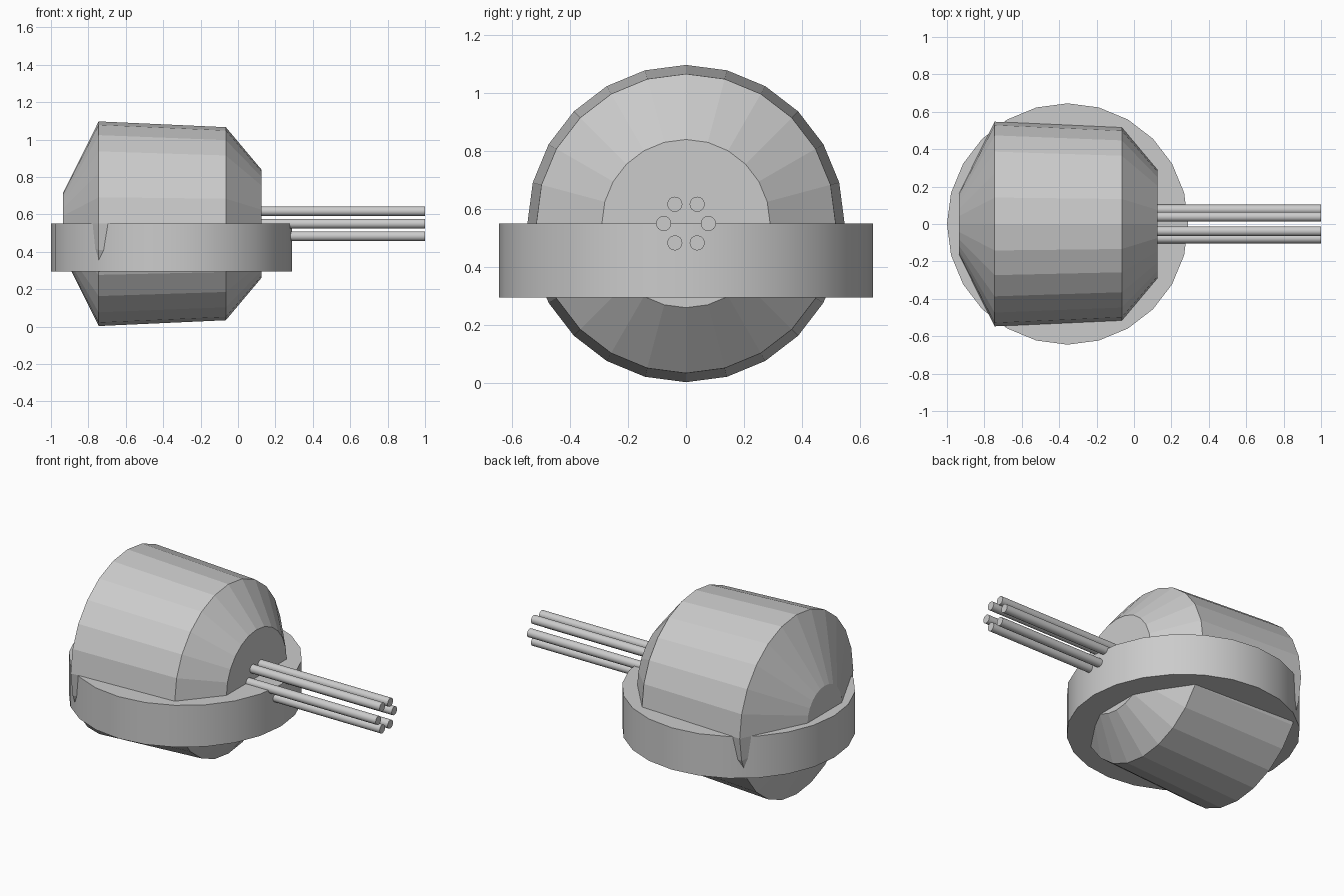
import bpy, bmesh
from math import sin, cos, pi, radians

if "Cube" in bpy.data.objects:
    bpy.data.objects.remove(bpy.data.objects["Cube"])

AXIS_Z = 0.55   # height of the horizontal barrel axis


def lathe_x(name, profile, sides, y=0.0, z=AXIS_Z):
    """Closed solid of revolution about an x-parallel axis; profile = (x, radius)."""
    bm = bmesh.new()
    rings = []
    for x, r in profile:
        rings.append([bm.verts.new((x, y + r * sin(2 * pi * i / sides), z + r * cos(2 * pi * i / sides)))
                      for i in range(sides)])
    for a, b in zip(rings, rings[1:]):
        for i in range(sides):
            j = (i + 1) % sides
            bm.faces.new((a[i], a[j], b[j], b[i]))
    bm.faces.new(rings[0])
    bm.faces.new(rings[-1])
    bmesh.ops.recalc_face_normals(bm, faces=bm.faces)
    mesh = bpy.data.meshes.new(name)
    bm.to_mesh(mesh)
    bm.free()
    obj = bpy.data.objects.new(name, mesh)
    bpy.context.collection.objects.link(obj)
    return obj


def smooth(obj):
    bpy.ops.object.select_all(action='DESELECT')
    obj.select_set(True)
    bpy.context.view_layer.objects.active = obj
    bpy.ops.object.shade_smooth_by_angle(angle=radians(35))


# Faceted turret housing
lathe_x("turret_housing", [(-0.935, 0.165), (-0.745, 0.547), (-0.065, 0.516), (0.125, 0.29)], 24)

# Base collar the housing sits in
bpy.ops.mesh.primitive_cylinder_add(vertices=24, radius=0.645, depth=0.255,
                                    location=(-0.355, 0, 0.4225))
collar = bpy.context.object
collar.name = "base_collar"
smooth(collar)

# Six rotary barrels
for k in range(6):
    a = k * pi / 3
    barrel = lathe_x(f"barrel_{k + 1}", [(0.1, 0.026), (1.0, 0.026)], 16,
                     y=0.077 * cos(a), z=AXIS_Z + 0.077 * sin(a))
    smooth(barrel)
